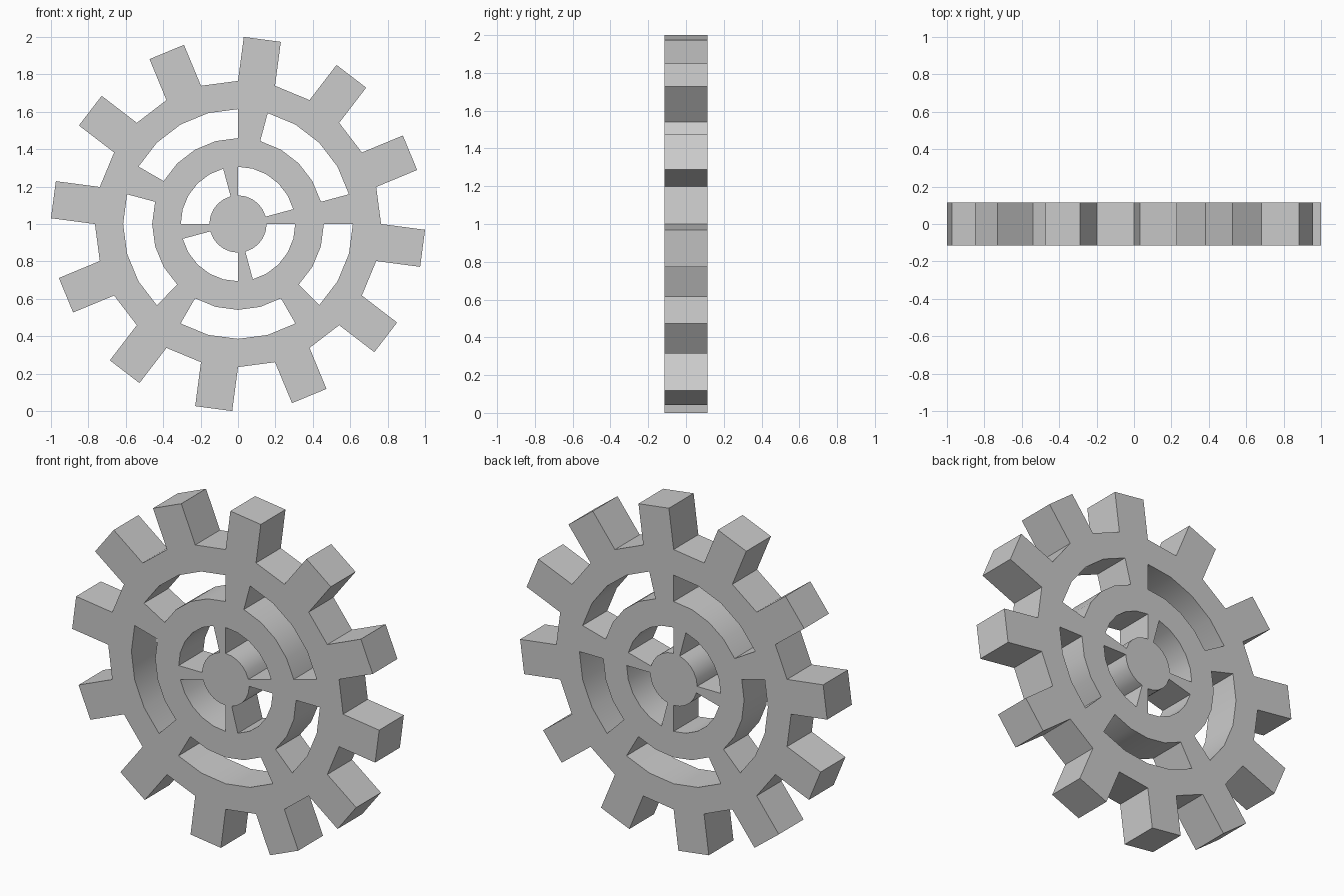
import bpy, bmesh
from math import sin, cos, radians

if "Cube" in bpy.data.objects:
    bpy.data.objects.remove(bpy.data.objects["Cube"])

N = 24                                           # 15 degree sectors, clockwise from the top
STEP = 360 / N
RADII = [0.153, 0.306, 0.459, 0.614, 0.765]      # hub, inner slots, ring, outer slots, rim
TIP = 0.9955
THICKNESS = 0.23
INNER_SPOKES = {5, 11, 17, 23}
OUTER_SPOKES = {0, 5, 9, 14, 19}

bm = bmesh.new()


def polar(r, i, side=0.0):
    """Point at radius r and sector angle i, shifted sideways along the tangent."""
    a = radians(i * STEP)
    return bm.verts.new((r * sin(a) + side * cos(a), 0, 1 + r * cos(a) - side * sin(a)))


rings = [[polar(r, i) for i in range(N)] for r in RADII]

# hub
bm.faces.new(rings[0])

# inner spokes, middle ring, outer spokes and rim
filled = [INNER_SPOKES, range(N), OUTER_SPOKES, range(N)]
for band, sectors in enumerate(filled):
    a, b = rings[band], rings[band + 1]
    for i in sectors:
        j = (i + 1) % N
        bm.faces.new((a[i], a[j], b[j], b[i]))

# twelve straight-sided teeth
half = RADII[-1] * sin(radians(STEP / 2))
rim = rings[-1]
for i in range(0, N, 2):
    bm.faces.new((rim[i], rim[i + 1], polar(TIP, i + 0.5, half), polar(TIP, i + 0.5, -half)))

bmesh.ops.recalc_face_normals(bm, faces=bm.faces)
mesh = bpy.data.meshes.new("gear_wheel")
bm.to_mesh(mesh)
bm.free()

# give the profile its thickness
gear = bpy.data.objects.new("gear_wheel", mesh)
bpy.context.collection.objects.link(gear)
bpy.context.view_layer.objects.active = gear
gear.select_set(True)
mod = gear.modifiers.new("thickness", 'SOLIDIFY')
mod.thickness = THICKNESS
mod.offset = 0
bpy.ops.object.modifier_apply(modifier=mod.name)
bpy.ops.object.shade_smooth_by_angle(angle=radians(30))
